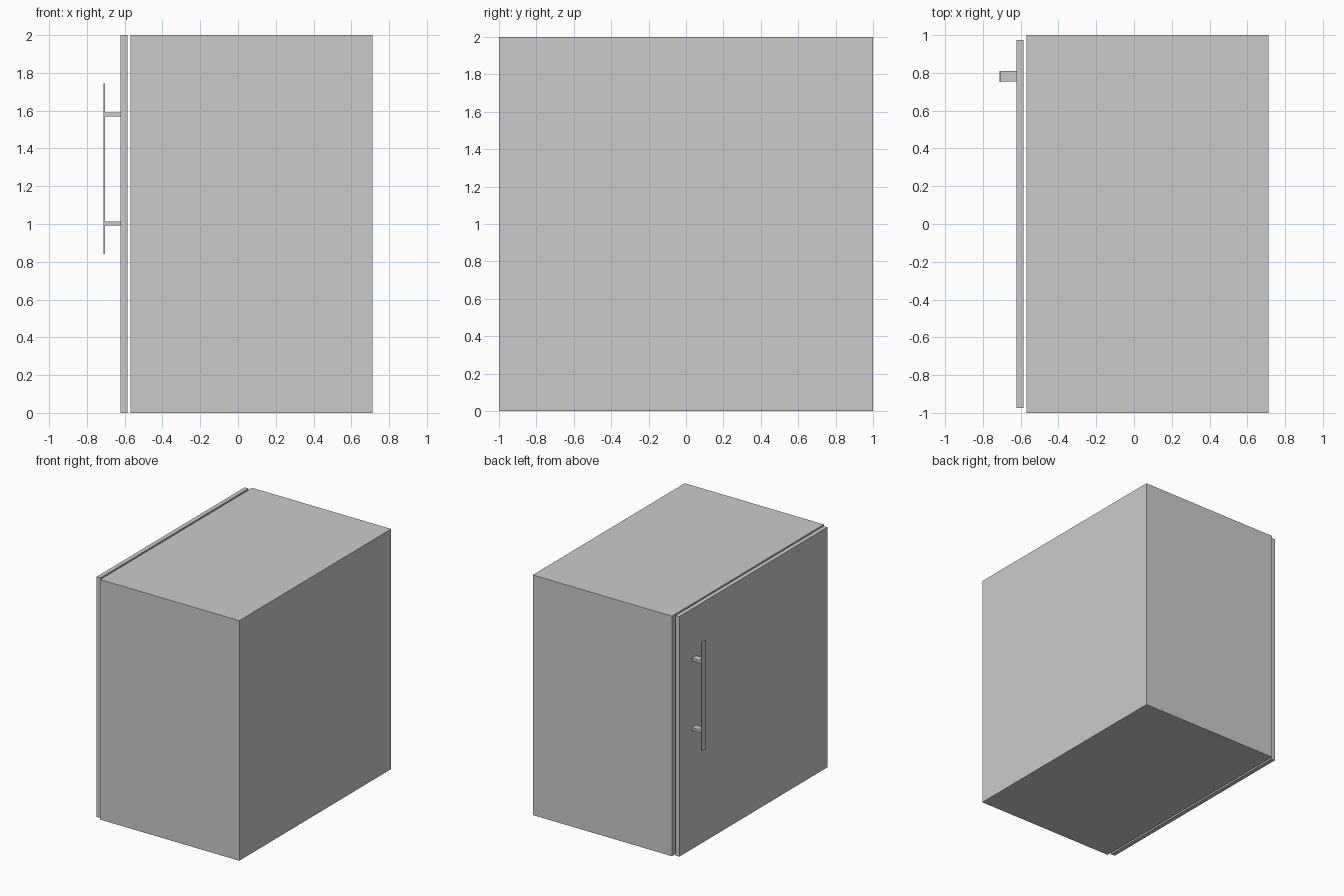
import bpy

# Remove the default object
cube = bpy.data.objects.get("Cube")
if cube:
    bpy.data.objects.remove(cube, do_unlink=True)

# Single flat grey
grey = bpy.data.materials.new("plain_grey")
grey.use_nodes = True
colour = (0.6, 0.6, 0.6, 1.0)
grey.diffuse_color = colour
grey.node_tree.nodes["Principled BSDF"].inputs["Base Color"].default_value = colour


def box(name, x, y, z):
    """Box spanning the (low, high) range on each axis."""
    spans = (x, y, z)
    bpy.ops.mesh.primitive_cube_add(size=1, location=[(a + b) / 2 for a, b in spans])
    obj = bpy.context.object
    obj.name = name
    obj.scale = [b - a for a, b in spans]
    bpy.ops.object.transform_apply(location=False, rotation=False, scale=True)
    obj.data.materials.append(grey)
    return obj


# Cabinet body and the door standing slightly clear of it
box("cabinet_body", (-0.57, 0.712), (-1.0, 1.0), (0.0, 2.0))
box("door", (-0.621, -0.585), (-0.975, 0.975), (0.0, 2.0))

# Flat vertical pull bar on two short posts
box("handle_bar", (-0.712, -0.704), (0.753, 0.811), (0.84, 1.745))
for name, z in (("lower_handle_post", 1.002), ("upper_handle_post", 1.58)):
    box(name, (-0.704, -0.621), (0.755, 0.809), (z - 0.011, z + 0.011))
